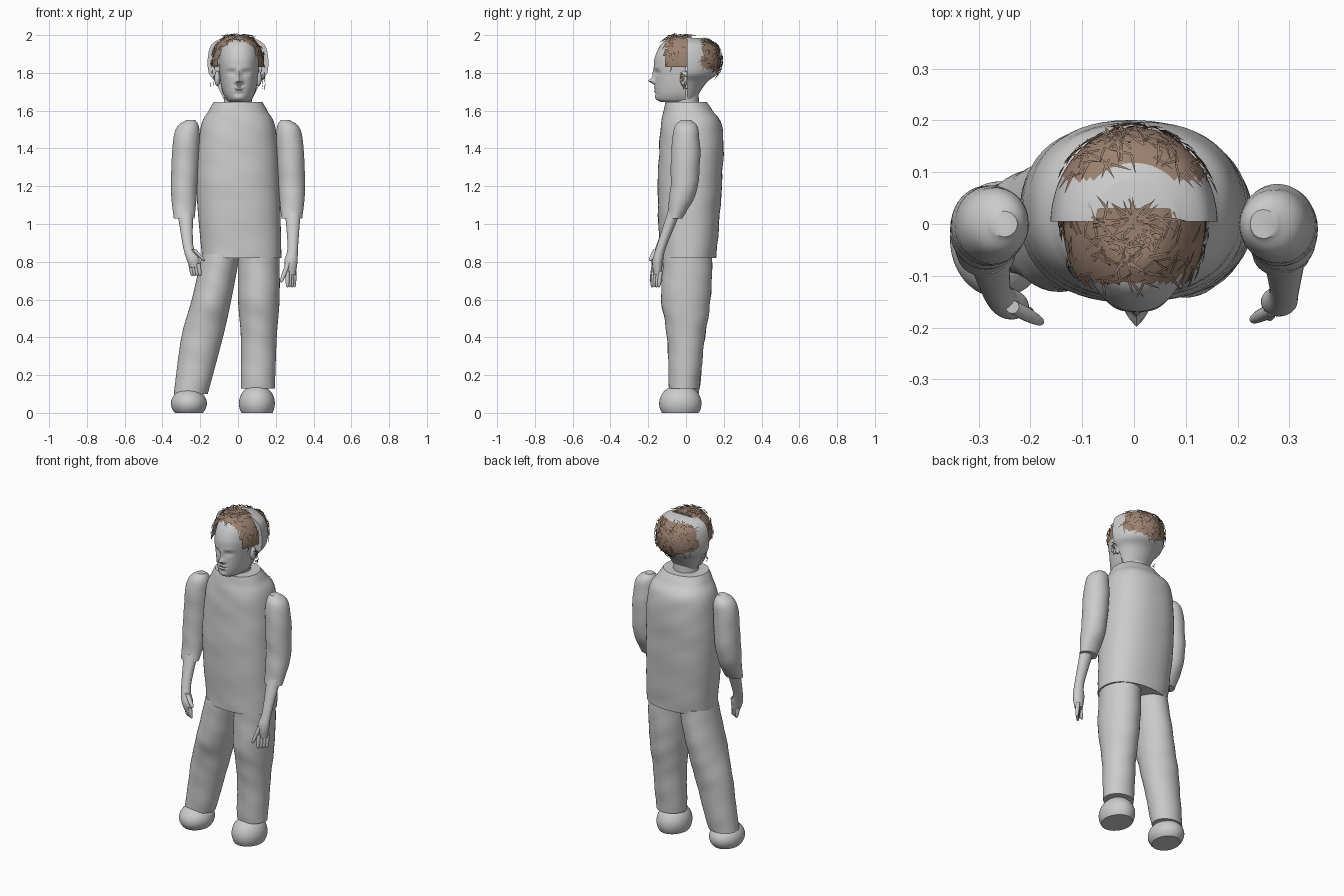
import bpy, bmesh, random
from math import sin, cos, pi, exp, radians, copysign
from mathutils import Matrix, Vector

random.seed(4)
cube = bpy.data.objects.get("Cube")
if cube:
    bpy.data.objects.remove(cube, do_unlink=True)


def material(name, red, green, blue):
    made = bpy.data.materials.new(name)
    made.use_nodes = True
    colour = (red, green, blue, 1)
    made.diffuse_color = colour
    made.node_tree.nodes["Principled BSDF"].inputs["Base Color"].default_value = colour
    return made


GREY = material("plain grey", .6, .6, .6)
BROWN = material("hair brown", .33, .22, .16)


def smooth_rings(rings, steps):
    """Catmull-Rom interpolation through (x, y, z, width, depth) rings."""
    padded = [rings[0], *rings, rings[-1]]
    result = []
    for before, start, end, after in zip(padded, padded[1:], padded[2:], padded[3:]):
        for step in range(steps):
            t = step / steps
            result.append([b + t / 2 * (c - a + t * (2 * a - 5 * b + 4 * c - d
                                                     + t * (3 * b - a - 3 * c + d)))
                           for a, b, c, d in zip(before, start, end, after)])
    return result + [rings[-1]]


def loft(rings, segments=40, steps=8, power=2):
    """Skin of horizontal superellipse rings with flat ends."""
    bm = bmesh.new()
    loops = []
    for x, y, z, width, depth in smooth_rings(rings, steps):
        loop = []
        for index in range(segments):
            angle = 2 * pi * index / segments
            across, along = (copysign(abs(value) ** (2 / power), value)
                             for value in (cos(angle), sin(angle)))
            loop.append(bm.verts.new((x + width * across, y + depth * along, z)))
        loops.append(loop)
    for low, high in zip(loops, loops[1:]):
        for index in range(segments):
            bm.faces.new((low[index - 1], low[index], high[index], high[index - 1]))
    bm.faces.new(loops[0])
    bm.faces.new(loops[-1])
    bmesh.ops.recalc_face_normals(bm, faces=bm.faces)
    return bm


def limb(path, widths, depths, **options):
    return loft([(*point, width, depth) for point, width, depth in zip(path, widths, depths)],
                **options)


def column(levels, **options):
    """Loft on the centre line from (z, width, depth) levels."""
    return loft([(0, 0, *level) for level in levels], **options)


def ellipsoid(centre, radii):
    bm = bmesh.new()
    bmesh.ops.create_uvsphere(bm, u_segments=64, v_segments=40, radius=1,
                              matrix=Matrix.Translation(centre) @ Matrix.Diagonal((*radii, 1)))
    return bm


def trim(bm, point, normal):
    """Remove everything on the side the normal points to and close the cut."""
    cut = bmesh.ops.bisect_plane(bm, geom=bm.verts[:] + bm.edges[:] + bm.faces[:],
                                 plane_co=point, plane_no=normal, clear_outer=True)
    rim = [item for item in cut["geom_cut"] if isinstance(item, bmesh.types.BMEdge)]
    bmesh.ops.holes_fill(bm, edges=rim, sides=0)


def ripple(bm):
    """Soft cloth folds."""
    for vert in bm.verts:
        x, y, z = vert.co
        fold = sin(38 * z + 9 * x) * sin(14 * x + 11 * y + 9 * z)
        vert.co.y += copysign(.003, y) * fold


def finish(name, bm, materials=(GREY,)):
    mesh = bpy.data.meshes.new(name)
    bm.to_mesh(mesh)
    bm.free()
    part = bpy.data.objects.new(name, mesh)
    bpy.context.collection.objects.link(part)
    for entry in materials:
        mesh.materials.append(entry)
    bpy.ops.object.select_all(action='DESELECT')
    part.select_set(True)
    bpy.context.view_layer.objects.active = part
    bpy.ops.object.shade_smooth_by_angle(angle=radians(40))


# Shirt with a flat-topped collar
shirt = loft([(.02, .01, .82, .21, .15), (0, .02, 1.2, .22, .17), (0, .03, 1.5, .2, .165),
              (0, .01, 1.6, .155, .13), (0, 0, 1.645, .13, .11)], segments=56, power=2.3)
ripple(shirt)
finish("shirt", shirt)

# Trouser legs: hip, thigh, knee, cuff
leg_paths = {
    "right": ([(-.09, .01, .84), (-.14, 0, .6), (-.19, 0, .4), (-.25, -.01, .1)], (.1, .105, .11, .09)),
    "left": ([(.11, .01, .84), (.11, 0, .6), (.11, 0, .4), (.105, -.01, .13)], (.11, .11, .095, .09)),
}
for side, (path, widths) in leg_paths.items():
    leg = limb(path, widths, depths=(.13, .13, .1, .08))
    ripple(leg)
    finish(side + "_trouser_leg", leg)

# Shoes: rounded, with flat soles
for side, x, height in (("right", -.26, .08), ("left", .1, .1)):
    shoe = ellipsoid((x, -.03, .05), (.095, .112, height))
    trim(shoe, (0, 0, 0), (0, 0, -1))
    finish(side + "_shoe", shoe)

# Sleeves and ears, mirrored
for side, sign in (("right", -1), ("left", 1)):
    sleeve = limb([(sign * .25, 0, 1.55), (sign * .27, 0, 1.48), (sign * .285, -.01, 1.2),
                   (sign * .285, -.06, 1.03)],
                  widths=(.025, .067, .07, .055), depths=(.025, .07, .073, .04))
    ripple(sleeve)
    finish(side + "_sleeve", sleeve)
    finish(side + "_ear", ellipsoid((sign * .11, -.01, 1.77), (.015, .022, .04)))

# Forearms running into the palms
arm_paths = {
    "right": [(-.28, -.06, 1.07), (-.265, -.13, .89), (-.24, -.155, .82), (-.23, -.16, .77)],
    "left": [(.29, -.06, 1.07), (.29, -.13, .88), (.28, -.15, .8), (.28, -.15, .73)],
}
for side, path in arm_paths.items():
    finish(side + "_forearm", limb(path, widths=(.042, .028, .035, .024),
                                   depths=(.035, .026, .028, .02)))


def digit(name, root, reach, radius):
    taper = [radius, radius, radius * .7, radius * .2]
    path = [root + reach * share for share in (0, .5, .9, 1)]
    finish(name, limb(path, taper, taper, segments=12, steps=3))


# Fingers and thumbs: first knuckle, spread between fingers, reach
hands = {
    "right": ((-.21, -.17, .79), (-.014, .007, 0), (.01, 0, -.065)),
    "left": ((.262, -.17, .75), (.012, .012, 0), (0, -.01, -.085)),
}
for side, values in hands.items():
    knuckle, spread, reach = map(Vector, values)
    for index, name in enumerate(("index", "middle", "ring", "little")):
        digit(f"{side}_{name}_finger", knuckle + spread * index, reach, .011)
digit("right_thumb", Vector((-.235, -.16, .865)), Vector((.057, -.03, -.06)), .013)
digit("left_thumb", Vector((.268, -.165, .8)), Vector((-.04, -.02, -.11)), .013)

# Neck
finish("neck", column([(1.6, .075, .07), (1.74, .07, .065)]))

# Face: front half of the head, shaped by soft mirrored bumps
face = column([(1.645, .05, .13), (1.66, .068, .153), (1.7, .087, .162), (1.77, .1, .163),
               (1.87, .108, .168), (1.95, .095, .132), (1.98, .065, .085)],
              segments=112, steps=10, power=2.2)
bumps = {  # x, z, width, height, depth
    "nose tip": (0, 1.757, .015, .014, .034),
    "nose bridge": (0, 1.79, .011, .028, .014),
    "nostril": (.017, 1.75, .007, .007, .012),
    "upper lip": (0, 1.722, .025, .006, .008),
    "mouth line": (0, 1.713, .028, .003, -.005),
    "lower lip": (0, 1.704, .022, .007, .008),
    "chin": (0, 1.668, .03, .014, .007),
    "eye socket": (.038, 1.802, .02, .013, -.014),
    "eyeball": (.038, 1.802, .011, .006, .007),
    "brow": (.04, 1.826, .024, .008, .005),
}
for vert in face.verts:
    if vert.co.y < -.05:
        vert.co.y -= sum(depth * exp(-((abs(vert.co.x) - x) / width) ** 2
                                     - ((vert.co.z - z) / height) ** 2)
                         for x, z, width, height, depth in bumps.values())
trim(face, (0, 0, 0), (0, 1, 0))
bmesh.ops.translate(face, verts=face.verts, vec=(.005, 0, 0))
finish("face", face)

# Back half of the head, wider than the face, with a hair patch on the rear
back = column([(1.66, .075, .05), (1.75, .12, .11), (1.8, .155, .17), (1.88, .16, .186),
               (1.95, .14, .155), (1.985, .085, .085)], segments=72)
trim(back, (0, .005, 0), (0, -1, 0))
rear_roots = []
for patch in back.faces:
    centre = patch.calc_center_median()
    if centre.y > .085 and 1.785 + abs(centre.x) * .3 < centre.z < 1.972:
        patch.material_index = 1
        rear_roots.append((centre, patch.normal.copy()))
finish("back_of_head", back, (GREY, BROWN))

# Front hair cap, flattened on top and trimmed along the hairline
cap = ellipsoid((0, 0, 1.855), (.137, .175, .155))
for vert in cap.verts:
    vert.co.z = min(vert.co.z, 1.995)
trim(cap, (0, .03, 0), (0, 1, 0))
cap.normal_update()
bare, front_roots = [], []
for patch in cap.faces:
    x, y, z = centre = patch.calc_center_median()
    forehead = z < 1.935 and abs(x) < .09 and y < -.04
    if y < -.114 or z < 1.825 or forehead:
        bare.append(patch)
    elif y < .025:
        front_roots.append((centre, patch.normal.copy()))
bmesh.ops.delete(cap, geom=bare, context='FACES')
finish("front_hair", cap, (BROWN,))


def locks(name, roots, count, length):
    """Thin tapered strands lying close to the scalp."""
    bm = bmesh.new()
    for _ in range(count):
        root, normal = random.choice(roots)
        drift = Vector([random.uniform(-1, 1) for _ in range(3)])
        along = (drift - normal * drift.dot(normal)).normalized() * length
        across = normal.cross(along).normalized() * .0025
        start = root + normal * .004
        middle = start + along / 2 + normal * .003
        corners = (start - across, start + across, middle + across, start + along, middle - across)
        bm.faces.new([bm.verts.new(corner) for corner in corners])
    finish(name, bm, (BROWN,))


# Loose hair over the cap, the rear patch and beside the ears
locks("front_locks", front_roots, 170, .045)
locks("rear_locks", rear_roots, 150, .045)
temples = [(Vector((sign * random.uniform(.12, .14), -.01, random.uniform(1.72, 1.86))),
            Vector((sign, 0, 0))) for sign in (-1, 1) for _ in range(14)]
locks("side_locks", temples, 30, .028)
